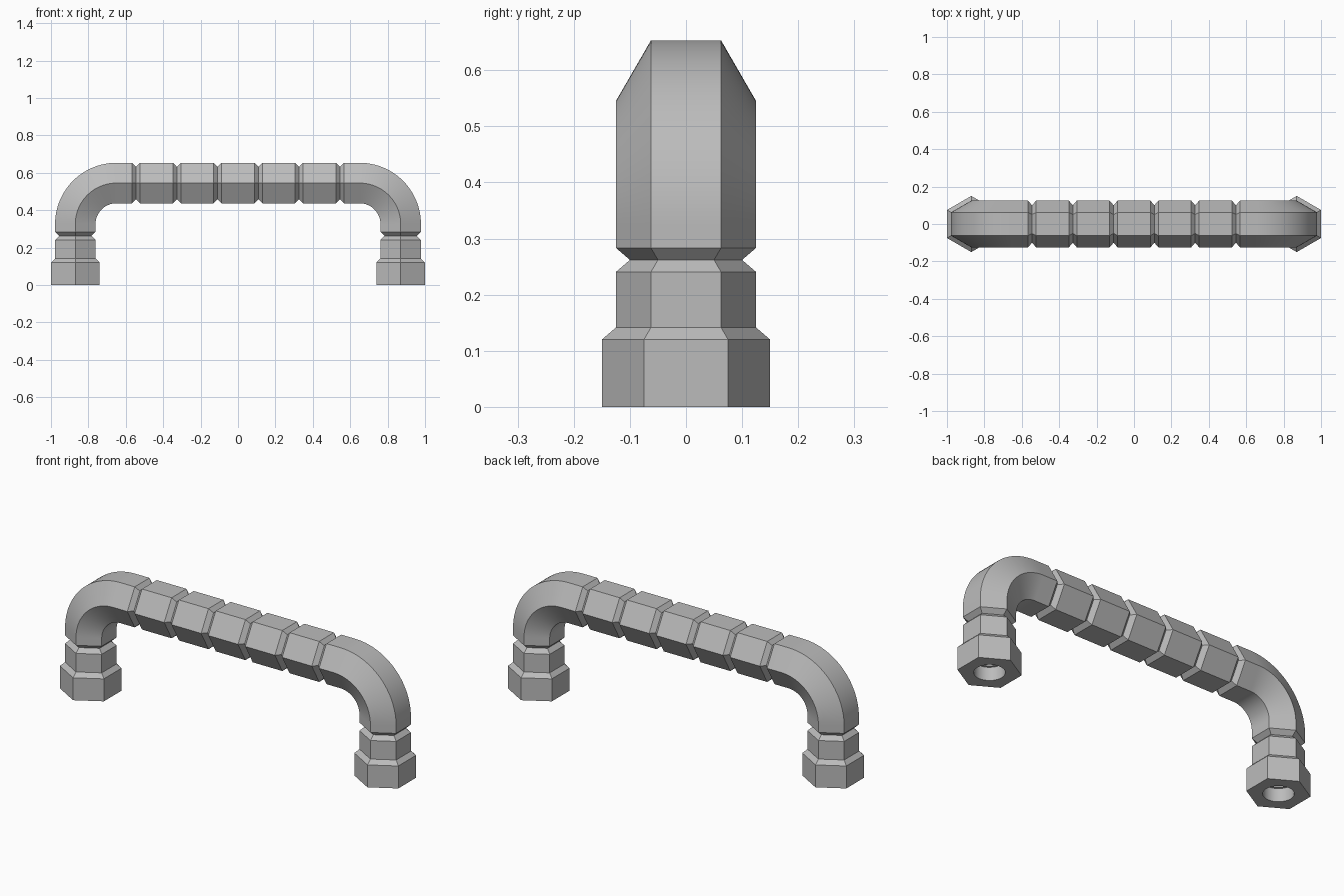
import bpy, bmesh
from math import cos, sin, pi, radians
from mathutils import Vector

cube = bpy.data.objects.get("Cube")
if cube:
    bpy.data.objects.remove(cube, do_unlink=True)

LEG_X, BAR_Z, BEND = 0.87, 0.545, 0.22      # centre line of the handle
BODY, WAIST, FOOT = 0.125, 0.10, 0.15       # hexagon corner radii
CHAMFER = 0.0215
PITCH = 0.218                               # spacing of the grip grooves
BEND_STEPS = 24

metal = bpy.data.materials.new("Satin grey metal")
metal.use_nodes = True
grey = (0.5, 0.5, 0.5, 1)
metal.diffuse_color = grey
metal.node_tree.nodes["Principled BSDF"].inputs["Base Color"].default_value = grey

# Stations along the left half: centre, outward normal, hexagon radius
stations = []


def leg(z, radius):
    stations.append((Vector((LEG_X, 0, z)), Vector((1, 0, 0)), radius))


def bar(x, radius):
    stations.append((Vector((x, 0, BAR_Z)), Vector((0, 0, 1)), radius))


# Foot with chamfered collar, then the groove under the elbow
leg(0, FOOT)
leg(0.12, FOOT)
leg(0.12 + CHAMFER, BODY)
leg(0.262 - CHAMFER, BODY)
leg(0.262, WAIST)
leg(0.262 + CHAMFER, BODY)

# Elbow
centre = Vector((LEG_X - BEND, 0, BAR_Z - BEND))
for i in range(BEND_STEPS + 1):
    a = i / BEND_STEPS * pi / 2
    out = Vector((cos(a), 0, sin(a)))
    stations.append((centre + out * BEND, out, BODY))

# Grip with V grooves
for k in (2.5, 1.5, 0.5):
    bar(k * PITCH + CHAMFER, BODY)
    bar(k * PITCH, WAIST)
    bar(k * PITCH - CHAMFER, BODY)

# Mirrored right half
for p, n, r in reversed(stations[:]):
    stations.append((Vector((-p.x, 0, p.z)), Vector((-n.x, 0, n.z)), r))

# Sweep the hexagon through every station
bm = bmesh.new()
rings = []
for p, n, r in stations:
    rings.append([bm.verts.new(p + Vector((0, r * cos(k * pi / 3), 0))
                               + n * (r * sin(k * pi / 3))) for k in range(6)])
for a, b in zip(rings, rings[1:]):
    for k in range(6):
        j = (k + 1) % 6
        bm.faces.new((a[k], a[j], b[j], b[k]))
bm.faces.new(rings[0])
bm.faces.new(rings[-1])
bmesh.ops.recalc_face_normals(bm, faces=bm.faces)
mesh = bpy.data.meshes.new("pull_handle")
bm.to_mesh(mesh)
bm.free()
handle = bpy.data.objects.new("pull_handle", mesh)
bpy.context.collection.objects.link(handle)
mesh.materials.append(metal)

# Stepped screw bores in both feet
for side in (-1, 1):
    for radius, depth in ((0.073, 0.07), (0.06, 0.2)):
        bpy.ops.mesh.primitive_cylinder_add(vertices=32, radius=radius, depth=2 * depth,
                                            location=(side * LEG_X, 0, 0))
        cutter = bpy.context.object
        cutter.name = "bore_cutter"
        cutter.hide_render = True
        cutter.data.materials.append(metal)
        bpy.context.view_layer.objects.active = handle
        cut = handle.modifiers.new("bore", 'BOOLEAN')
        cut.operation = 'DIFFERENCE'
        cut.solver = 'EXACT'
        cut.object = cutter
        bpy.ops.object.modifier_apply(modifier=cut.name)
        bpy.data.objects.remove(cutter, do_unlink=True)

# Smooth bends and bores, crisp hexagon edges
bpy.ops.object.select_all(action='DESELECT')
handle.select_set(True)
bpy.context.view_layer.objects.active = handle
bpy.ops.object.shade_smooth_by_angle(angle=radians(30))
